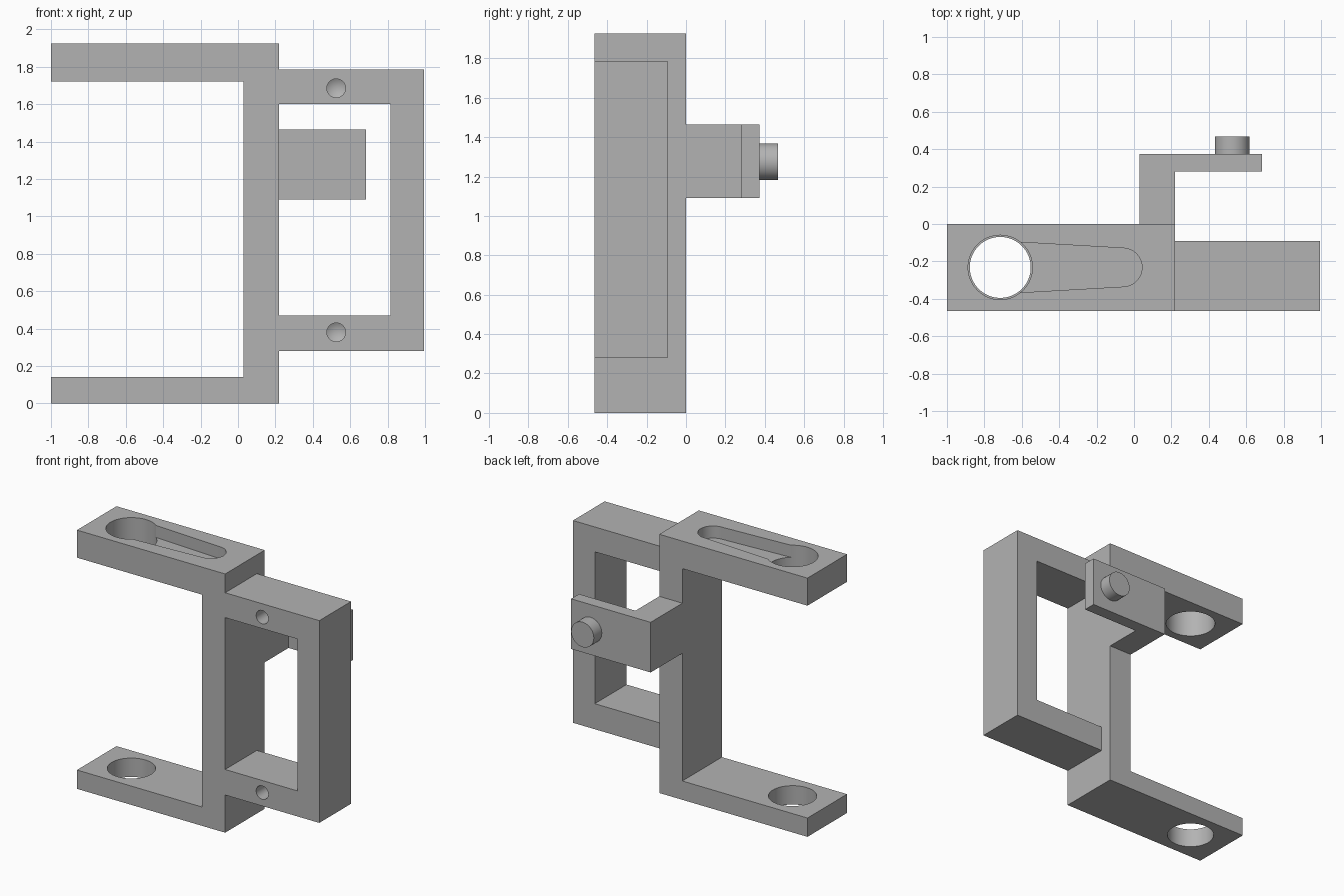
import bpy
import math
from mathutils import Matrix, Vector

cube = bpy.data.objects.get("Cube")
if cube:
    bpy.data.objects.remove(cube, do_unlink=True)

grey = bpy.data.materials.new("plain grey")
grey.use_nodes = True
grey.diffuse_color = (0.45, 0.45, 0.45, 1)
grey.node_tree.nodes["Principled BSDF"].inputs["Base Color"].default_value = (0.45, 0.45, 0.45, 1)

# Each frame maps profile (u, v) and extrusion w to world axes
TOP = Matrix.Identity(3)
FRONT = Matrix(((1, 0, 0), (0, 0, 1), (0, 1, 0)))


def extrude(name, outline, low, high, frame):
    """Closed prism from an outline, extruded from low to high."""
    n = len(outline)
    verts = [frame @ Vector((u, v, w)) for w in (low, high) for u, v in outline]
    faces = [list(range(n))[::-1], list(range(n, 2 * n))]
    faces += [[i, (i + 1) % n, n + (i + 1) % n, n + i] for i in range(n)]
    return make(name, verts, faces)


def make(name, verts, faces):
    mesh = bpy.data.meshes.new(name)
    mesh.from_pydata(verts, [], faces)
    mesh.materials.append(grey)
    obj = bpy.data.objects.new(name, mesh)
    bpy.context.collection.objects.link(obj)
    activate(obj)
    bpy.ops.object.mode_set(mode="EDIT")
    bpy.ops.mesh.select_all(action="SELECT")
    bpy.ops.mesh.normals_make_consistent(inside=False)
    bpy.ops.object.mode_set(mode="OBJECT")
    return obj


def activate(obj):
    bpy.ops.object.select_all(action="DESELECT")
    obj.select_set(True)
    bpy.context.view_layer.objects.active = obj


def arc(cx, cy, r, start=0, end=360, steps=64):
    count = steps if end - start == 360 else steps + 1
    angles = [math.radians(start + (end - start) * i / steps) for i in range(count)]
    return [(cx + r * math.cos(a), cy + r * math.sin(a)) for a in angles]


def cut(obj, cutter):
    cutter.hide_render = True
    activate(obj)
    mod = obj.modifiers.new("cut", "BOOLEAN")
    mod.operation = "DIFFERENCE"
    mod.solver = "EXACT"
    mod.object = cutter
    bpy.ops.object.modifier_apply(modifier=mod.name)
    bpy.data.objects.remove(cutter, do_unlink=True)


def drill(name, x, z, r, y, bottom, tip):
    """Round blind hole along y with a pointed end."""
    ring = arc(x, z, r, steps=32)
    n = len(ring)
    verts = [(u, w, v) for w in (y, bottom) for u, v in ring] + [(x, tip, z)]
    faces = [list(range(n))]
    for i in range(n):
        j = (i + 1) % n
        faces += [[i, j, n + j, n + i], [n + i, n + j, 2 * n]]
    return make(name, verts, faces)


# Main C-shaped body: column with two arms
body = extrude("main_body", [
    (-1, 0), (0.22, 0), (0.22, 1.925), (-1, 1.925),
    (-1, 1.72), (0.03, 1.72), (0.03, 0.14), (-1, 0.14)], -0.465, 0, FRONT)

# Round holes through the arms, the upper one slightly wider
hole_x, mid_y = -0.715, -0.232
cut(body, extrude("lower_hole", arc(hole_x, mid_y, 0.163), -0.1, 0.5, TOP))
cut(body, extrude("upper_hole", arc(hole_x, mid_y, 0.172), 1.5, 2.1, TOP))

# Tapered pocket running from the upper hole
slot = arc(-0.06, mid_y, 0.103, -87, 87, 32)
slot += [(hole_x + 0.08, mid_y + 0.136), (hole_x + 0.08, mid_y - 0.136)]
cut(body, extrude("slot_pocket", slot, 1.835, 2.1, TOP))

# Side frame with two pointed blind holes in its front
side = extrude("side_frame", [
    (0.22, 0.28), (0.995, 0.28), (0.995, 1.785), (0.22, 1.785),
    (0.22, 1.6), (0.815, 1.6), (0.815, 0.47), (0.22, 0.47)], -0.465, -0.092, FRONT)
for z in (0.38, 1.685):
    cut(side, drill("screw_hole", 0.525, z, 0.05, -0.6, -0.27, -0.24))

# Rear L-shaped bracket and its peg
bracket = extrude("rear_bracket", [
    (0.03, 0), (0.22, 0), (0.22, 0.28), (0.685, 0.28),
    (0.685, 0.373), (0.03, 0.373)], 1.09, 1.463, TOP)
peg = extrude("bracket_peg", arc(0.525, 1.275, 0.093), 0.373, 0.467, FRONT)

for obj in (body, side, bracket, peg):
    activate(obj)
    bpy.ops.object.shade_smooth_by_angle(angle=math.radians(25))
